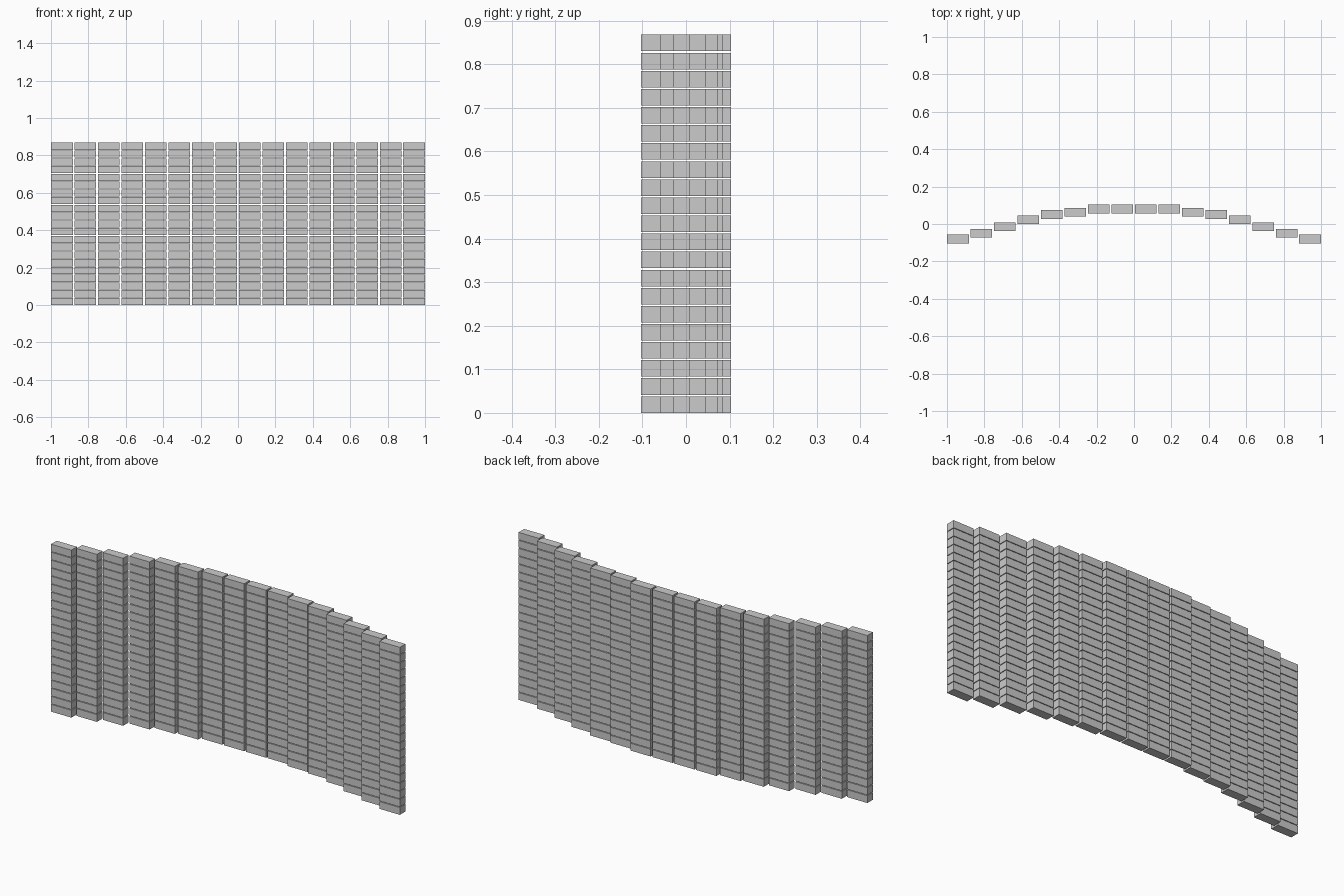
import bpy

if "Cube" in bpy.data.objects:
    bpy.data.objects.remove(bpy.data.objects["Cube"])

# Overall layout of the stepped, curved block wall
COLS, ROWS = 16, 21
W, D, H = 0.1165, 0.046, 0.038
PITCH_X = (2.0 - W) / (COLS - 1)
PITCH_Z = (0.868 - H) / (ROWS - 1)

# Back-face y of each column, from the outer end to the middle
STEPS = [-0.057, -0.027, 0.008, 0.046, 0.074, 0.085, 0.103, 0.103]


def block_column(name, x, y):
    # One block, repeated upwards with thin gaps
    bpy.ops.mesh.primitive_cube_add(size=1, location=(x, y, H / 2))
    ob = bpy.context.object
    ob.name = name
    for v in ob.data.vertices:
        v.co.x *= W
        v.co.y *= D
        v.co.z *= H
    arr = ob.modifiers.new("stack", 'ARRAY')
    arr.count = ROWS
    arr.use_relative_offset = False
    arr.use_constant_offset = True
    arr.constant_offset_displace = (0, 0, PITCH_Z)


# Mirrored pairs of columns
for i, back in enumerate(STEPS):
    x = 1 - W / 2 - i * PITCH_X
    block_column(f"block_column_left_{i + 1}", -x, back - D / 2)
    block_column(f"block_column_right_{i + 1}", x, back - D / 2)
